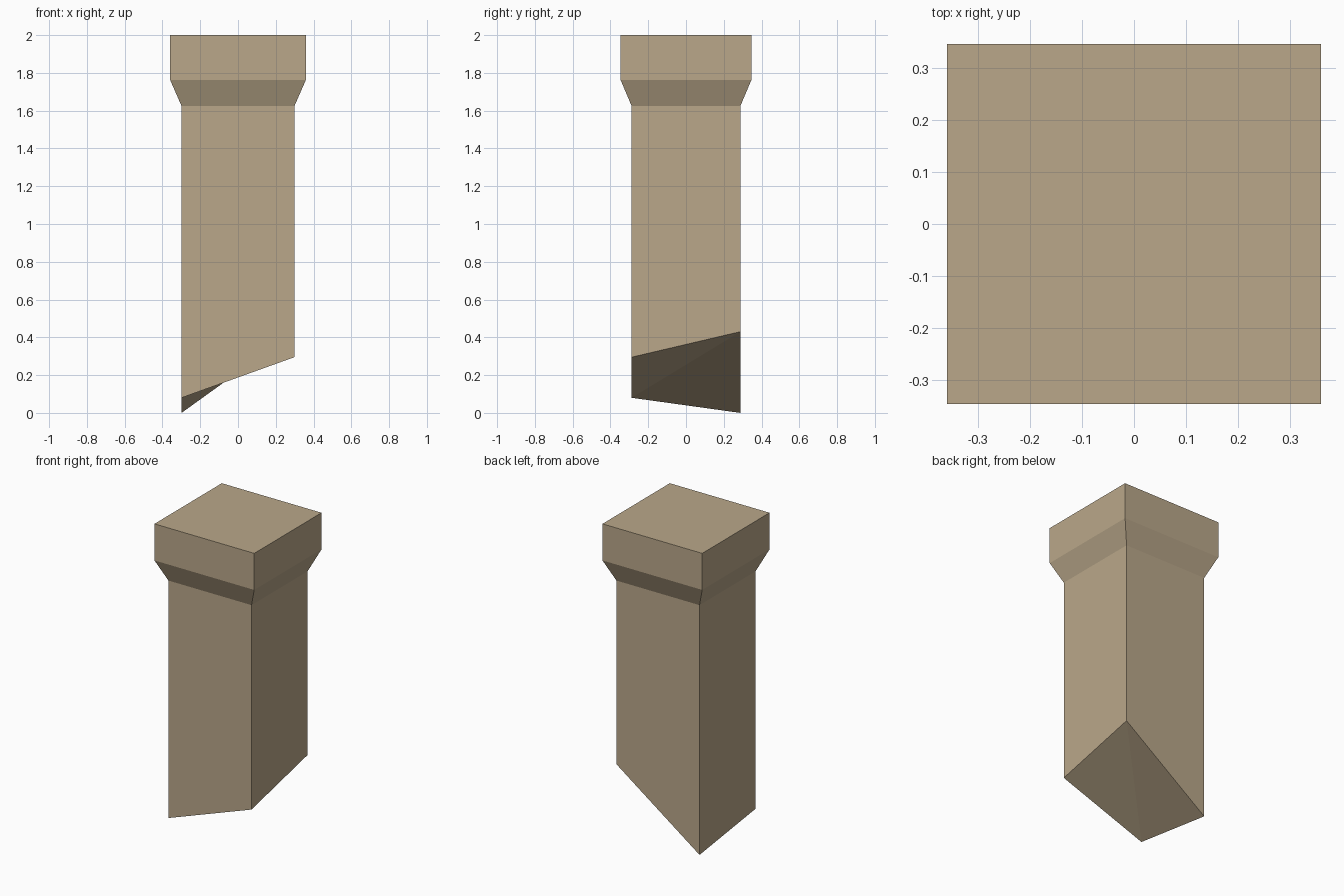
import bpy, bmesh

if "Cube" in bpy.data.objects:
    bpy.data.objects.remove(bpy.data.objects["Cube"])

stone = bpy.data.materials.new("sandstone")
stone.diffuse_color = (0.49, 0.39, 0.255, 1)
stone.use_nodes = True
stone.node_tree.nodes["Principled BSDF"].inputs["Base Color"].default_value = stone.diffuse_color

bm = bmesh.new()


def ring(hx, hy, heights):
    """Four corners: front left, front right, back right, back left."""
    signs = [(-1, -1), (1, -1), (1, 1), (-1, 1)]
    return [bm.verts.new((sx * hx, sy * hy, z)) for (sx, sy), z in zip(signs, heights)]


# Uneven foot, straight shaft, flared collar, block cap
rings = [
    ring(0.299, 0.288, (0.08, 0.295, 0.43, 0.0)),
    ring(0.299, 0.288, [1.625] * 4),
    ring(0.359, 0.346, [1.762] * 4),
    ring(0.359, 0.346, [2.0] * 4),
]
for lo, hi in zip(rings, rings[1:]):
    for i in range(4):
        j = (i + 1) % 4
        bm.faces.new((lo[i], lo[j], hi[j], hi[i]))
bm.faces.new(rings[-1])

# Slanted underside, folded along the front-left to back-right diagonal
fl, fr, br, bl = rings[0]
bm.faces.new((fl, br, fr))
bm.faces.new((fl, bl, br))
bmesh.ops.recalc_face_normals(bm, faces=bm.faces)

mesh = bpy.data.meshes.new("stone_post")
bm.to_mesh(mesh)
bm.free()
mesh.materials.append(stone)
bpy.context.collection.objects.link(bpy.data.objects.new("stone_post", mesh))
